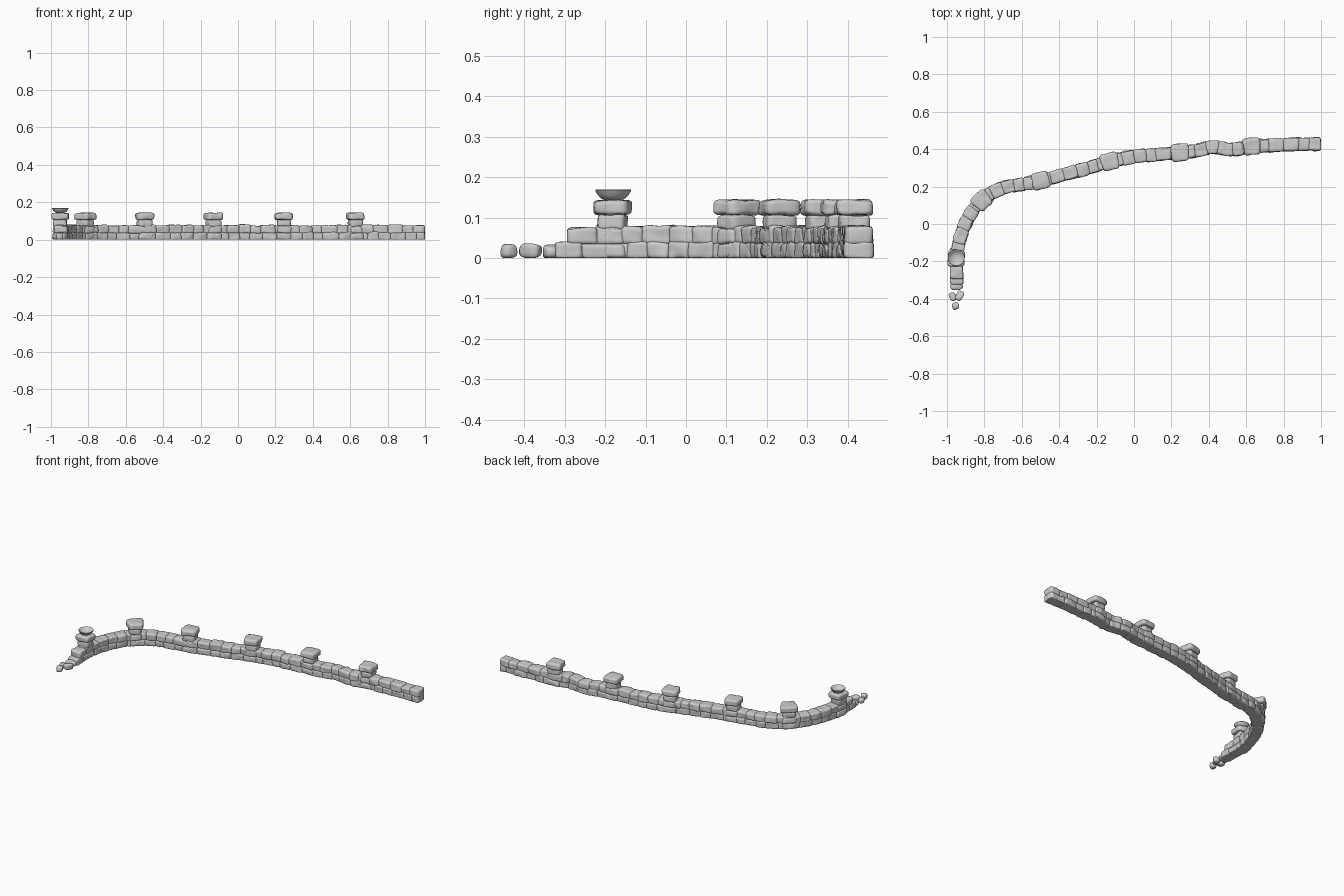
import bpy, bmesh, math, random
from mathutils import Vector, noise

if "Cube" in bpy.data.objects:
    bpy.data.objects.remove(bpy.data.objects["Cube"])

random.seed(7)

# Wall centre line, from the broken end to the far right end
PTS = [Vector(p) for p in [
    (-.95, -.345), (-.95, -.26), (-.95, -.17), (-.925, -.06), (-.88, .04), (-.815, .125),
    (-.70, .19), (-.5, .232), (-.3, .285), (-.13, .335), (.05, .366), (.245, .383),
    (.33, .392), (.42, .411), (.52, .396), (.63, .416), (.8, .423), (.995, .427)]]


def dense_path(pts, n=16):
    ext = [2 * pts[0] - pts[1]] + pts + [2 * pts[-1] - pts[-2]]
    out = []
    for a, b, c, d in zip(ext, ext[1:], ext[2:], ext[3:]):
        for i in range(n):
            t = i / n
            out.append(.5 * (2 * b + (c - a) * t + (2 * a - 5 * b + 4 * c - d) * t * t
                             + (3 * b - a - 3 * c + d) * t ** 3))
    return out + [pts[-1]]


PATH = dense_path(PTS)
DIST = [0.0]
for p, q in zip(PATH, PATH[1:]):
    DIST.append(DIST[-1] + (q - p).length)
LENGTH = DIST[-1]


def frame(s):
    """Point and direction on the centre line at distance s."""
    i = 0
    while i < len(DIST) - 2 and DIST[i + 1] < s:
        i += 1
    d = (PATH[i + 1] - PATH[i]).normalized()
    return PATH[i] + d * (s - DIST[i]), d


def distance_of(x, y):
    return DIST[min(range(len(PATH)), key=lambda i: (PATH[i] - Vector((x, y))).length)]


def add_stone(bm, size, place, k=7.0, rough=.004, cuts=7):
    """Rounded rough block; place() maps local coordinates into the scene."""
    part = bmesh.new()
    bmesh.ops.create_cube(part, size=2)
    bmesh.ops.subdivide_edges(part, edges=part.edges[:], cuts=cuts, use_grid_fill=True)
    seed = Vector([random.uniform(-50, 50) for _ in range(3)])
    for v in part.verts:
        r = sum(abs(c) ** k for c in v.co) ** (1 / k)
        u = v.co / r
        p = Vector((u.x * size[0], u.y * size[1], u.z * size[2])) / 2
        p += noise.noise_vector(p * 28 + seed) * rough
        v.co = place(p)
        v.co.z = max(v.co.z, 0)
    me = bpy.data.meshes.new("tmp")
    part.to_mesh(me)
    part.free()
    bm.from_mesh(me)
    bpy.data.meshes.remove(me)


def finish(bm, name, angle=50):
    bmesh.ops.recalc_face_normals(bm, faces=bm.faces[:])
    me = bpy.data.meshes.new(name)
    bm.to_mesh(me)
    bm.free()
    ob = bpy.data.objects.new(name, me)
    bpy.context.collection.objects.link(ob)
    bpy.ops.object.select_all(action='DESELECT')
    bpy.context.view_layer.objects.active = ob
    ob.select_set(True)
    bpy.ops.object.shade_smooth_by_angle(angle=math.radians(angle))
    return ob


def along_wall(s, z, side=0):
    def place(p):
        c, d = frame(s + p.x)
        q = c + Vector((-d.y, d.x)) * (p.y + side)
        return Vector((q.x, q.y, z + p.z))
    return place


def course(name, start, z0, z1):
    bm = bmesh.new()
    s = start
    while s < LENGTH - .01:
        w = random.uniform(.05, .085)
        if LENGTH - s - w < .04:
            w = LENGTH - s
        h = z1 - z0 + random.uniform(-.003, .004)
        add_stone(bm, (w + .007, random.uniform(.066, .074), h + .005),
                  along_wall(s + w / 2, z0 + h / 2, random.uniform(-.003, .003)))
        s += w
    return finish(bm, name)


# Two courses of wall stones, stepping down at the broken end
course("lower_wall_stones", .025, 0, .038)
course("upper_wall_stones", .055, .036, .075)

# Pillars: stacked stones with a wide cap
for n, (x, y) in enumerate([(-.95, -.18), (-.815, .125), (-.5, .232),
                            (-.13, .335), (.245, .383), (.63, .416)]):
    s = distance_of(x, y)
    bm = bmesh.new()
    for z0, z1, w in [(0, .036, .08), (.034, .072, .077), (.069, .107, .073), (.106, .144, .092)]:
        w += random.uniform(-.002, .003)
        add_stone(bm, (w, w, z1 - z0), along_wall(s, (z0 + z1) / 2), k=6, rough=.004)
    finish(bm, f"pillar_{n + 1}")

# Fire bowl on the end pillar
bm = bmesh.new()
profile = [(0, .140), (.016, .141), (.028, .146), (.038, .155), (.0445, .167), (.0435, .169),
           (.040, .168), (.033, .158), (.02, .151), (0, .149)]
vs = [bm.verts.new((-.95 + r, -.18, z)) for r, z in profile]
es = [bm.edges.new(e) for e in zip(vs, vs[1:])]
bmesh.ops.spin(bm, geom=vs + es, cent=(-.95, -.18, 0), axis=(0, 0, 1),
               angle=math.tau, steps=32, use_duplicate=False)
bmesh.ops.remove_doubles(bm, verts=bm.verts[:], dist=.0003)
finish(bm, "bowl", 40)

# Loose rubble beyond the broken end
bm = bmesh.new()
for x, y, sx, sy, sz, a in [(-.95, -.335, .065, .04, .03, .1), (-.932, -.383, .04, .055, .036, -.5),
                            (-.97, -.388, .032, .042, .03, .4), (-.955, -.438, .036, .038, .035, .3)]:
    def drop(p, x=x, y=y, sz=sz, a=a):
        c, s = math.cos(a), math.sin(a)
        return Vector((x + p.x * c - p.y * s, y + p.x * s + p.y * c, sz / 2 + p.z))
    add_stone(bm, (sx, sy, sz), drop, k=3.2, rough=.005, cuts=5)
finish(bm, "rubble")
